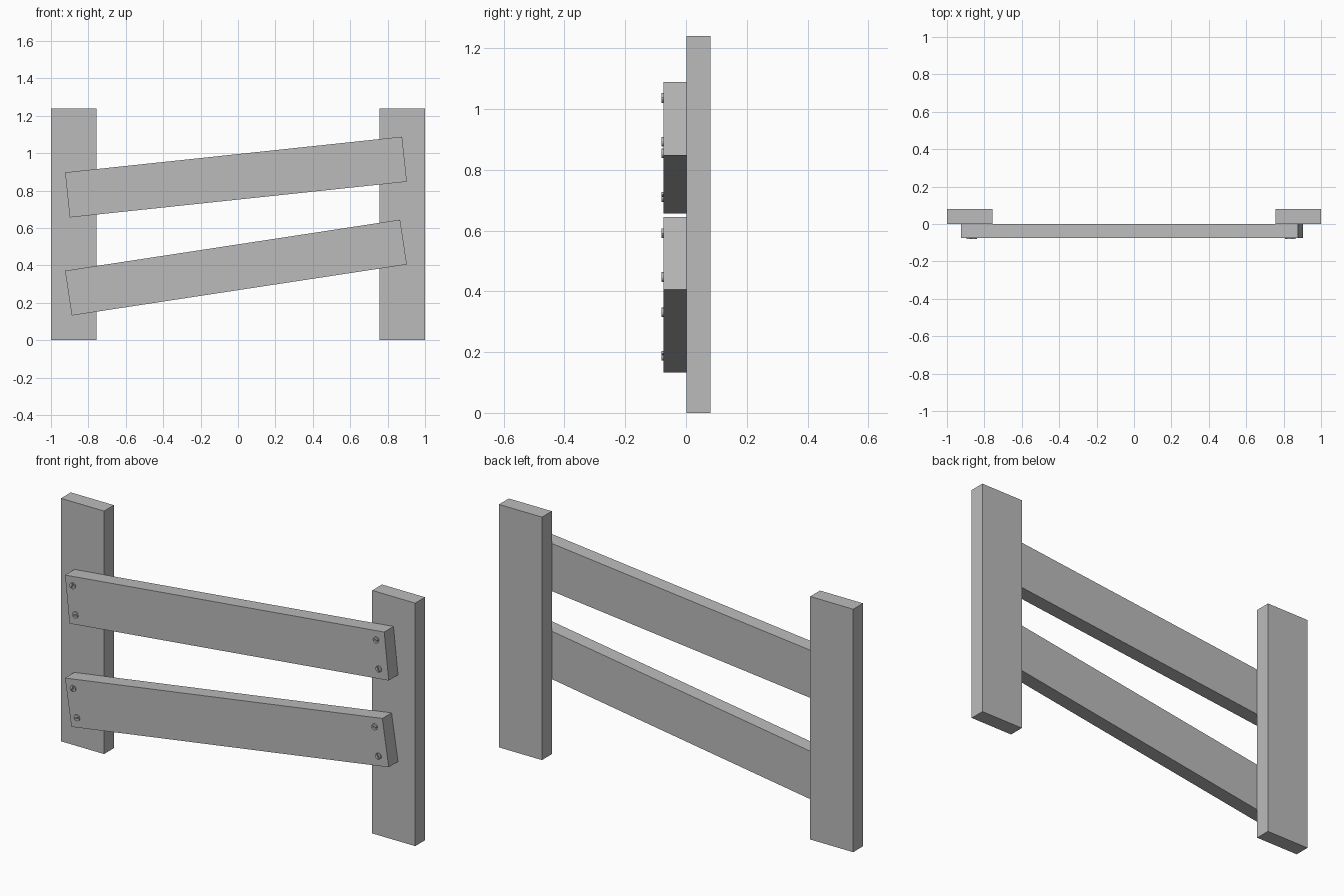
import bpy, bmesh, math
from mathutils import Matrix, Vector

cube = bpy.data.objects.get("Cube")
if cube:
    bpy.data.objects.remove(cube, do_unlink=True)

grey = bpy.data.materials.new("plain grey")
grey.use_nodes = True
grey.diffuse_color = (0.5, 0.5, 0.5, 1)
grey.node_tree.nodes["Principled BSDF"].inputs["Base Color"].default_value = (0.5, 0.5, 0.5, 1)


def finish(name, bm, matrix):
    bmesh.ops.recalc_face_normals(bm, faces=bm.faces)
    mesh = bpy.data.meshes.new(name)
    bm.to_mesh(mesh)
    bm.free()
    mesh.materials.append(grey)
    obj = bpy.data.objects.new(name, mesh)
    obj.matrix_world = matrix
    bpy.context.collection.objects.link(obj)
    return obj


def board(name, size, matrix):
    bm = bmesh.new()
    bmesh.ops.create_cube(bm, size=1)
    bmesh.ops.scale(bm, vec=size, verts=bm.verts)
    return finish(name, bm, matrix)


def screw(name, matrix, radius=0.016, slot=0.003, height=0.006):
    """Slotted head: two half-moon pads either side of an open slot, facing -y."""
    bm = bmesh.new()
    start = math.asin(slot / radius)
    steps = 8
    for side in (0, math.pi):
        angles = [side + start + (math.pi - 2 * start) * i / steps for i in range(steps + 1)]
        verts = [bm.verts.new((radius * math.cos(a), 0, radius * math.sin(a))) for a in angles]
        face = bm.faces.new(verts)
        top = bmesh.ops.extrude_face_region(bm, geom=[face])["geom"]
        bmesh.ops.translate(bm, vec=(0, -height, 0),
                            verts=[v for v in top if isinstance(v, bmesh.types.BMVert)])
    return finish(name, bm, matrix)


# Upright posts
for side, sign in (("left", 1), ("right", -1)):
    board(side + "_post", (0.243, 0.079, 1.24),
          Matrix.Translation((sign * 0.8785, 0.0405, 0.62)))

# Slanted rails, each fixed with four screws turned at different angles
for label, height, tilt in (("upper", 0.8725, 6.05), ("lower", 0.3885, 8.66)):
    frame = Matrix.Translation((-0.011, 0, height)) @ Matrix.Rotation(math.radians(-tilt), 4, "Y")
    board(label + "_rail", (1.812, 0.075, 0.242), frame @ Matrix.Translation((0, -0.0365, 0)))
    turn = 20
    for side, u in (("left", 0.856), ("right", -0.866)):
        for level, v in (("top", 0.074), ("bottom", -0.071)):
            place = frame @ Matrix.Translation((u, -0.074, v))
            screw(f"{label}_rail_{side}_{level}_screw",
                  place @ Matrix.Rotation(math.radians(turn), 4, "Y"))
            turn += 50
